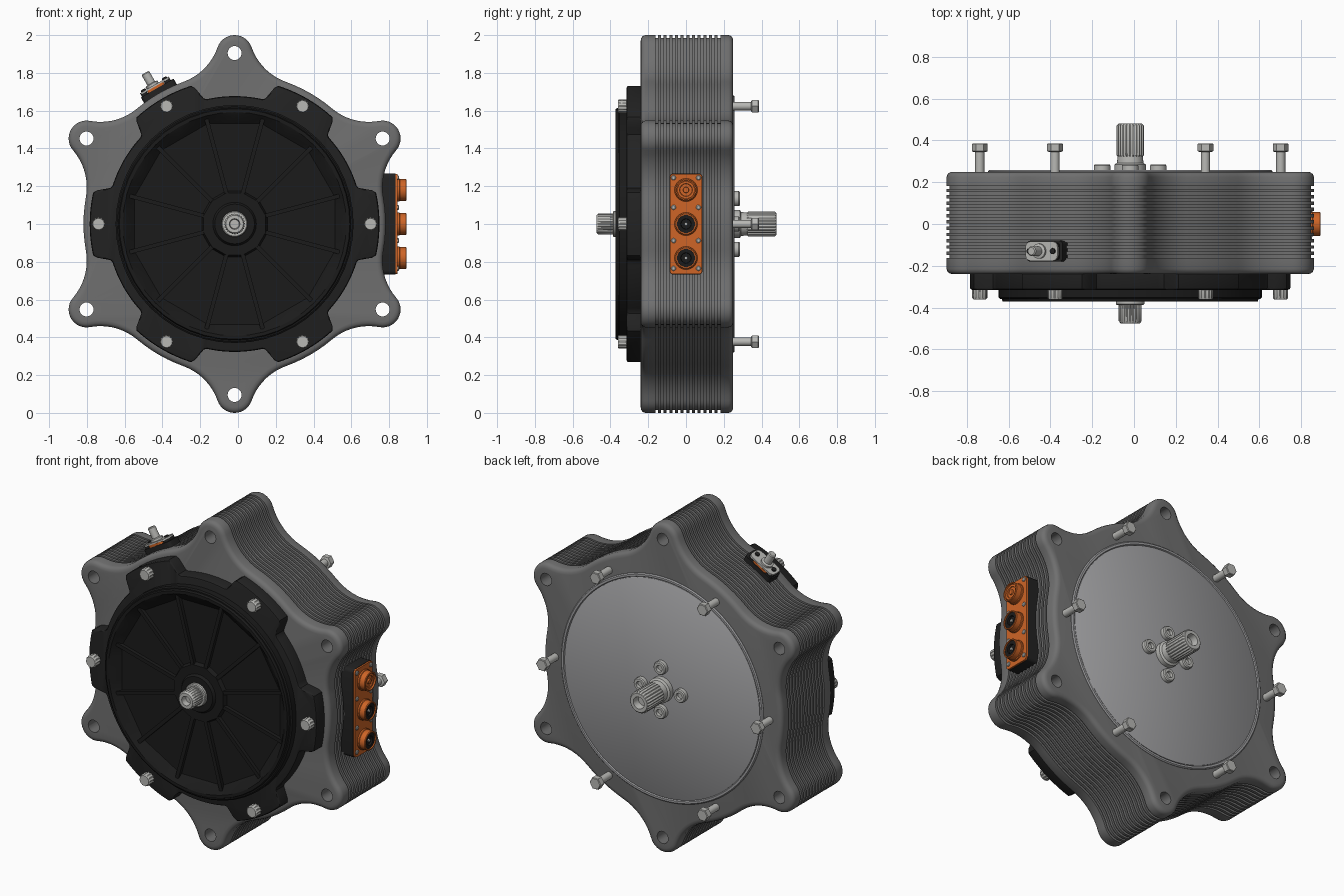
import bpy, bmesh, math
from math import sin, cos, pi, radians
from mathutils import Matrix, Vector

if "Cube" in bpy.data.objects:
    bpy.data.objects.remove(bpy.data.objects["Cube"])


def material(name, r, g, b):
    m = bpy.data.materials.new(name)
    m.use_nodes = True
    m.diffuse_color = (r, g, b, 1)
    m.node_tree.nodes["Principled BSDF"].inputs["Base Color"].default_value = (r, g, b, 1)
    return m


GREY = material("housing grey", .16, .16, .16)
FLANGE = material("flange black", .016, .016, .016)
BLACK = material("cover black", .011, .011, .011)
PLATE = material("plate silver", .36, .36, .37)
STEEL = material("bolt steel", .48, .48, .46)
ORANGE = material("connector orange", .62, .13, .02)

# Main axis runs along y; the side frame points local -y outwards at a given angle
AXIS = Matrix.Translation((-.018, 0, 1))


def side(angle, y=0):
    return (AXIS @ Matrix.Translation((0, y, 0)) @ Matrix.Rotation(radians(-angle), 4, 'Y')
            @ Matrix.Rotation(pi / 2, 4, 'Z'))


def shift(x, z):
    return Matrix.Translation((x, 0, z))


def loft(name, rings, mat, frames=(AXIS,), angle=35):
    """Skin of (outline, y) rings with capped ends, one copy per frame."""
    bm = bmesh.new()
    for frame in frames:
        loops = [[bm.verts.new(frame @ Vector((x, y, z))) for x, z in pts] for pts, y in rings]
        n = len(loops[0])
        for a, b in zip(loops, loops[1:]):
            for i in range(n):
                j = (i + 1) % n
                bm.faces.new((a[i], a[j], b[j], b[i]))
        bm.faces.new(loops[0])
        bm.faces.new(loops[-1])
    bmesh.ops.recalc_face_normals(bm, faces=bm.faces)
    me = bpy.data.meshes.new(name)
    bm.to_mesh(me)
    bm.free()
    ob = bpy.data.objects.new(name, me)
    bpy.context.collection.objects.link(ob)
    me.materials.append(mat)
    smooth(ob, angle)
    return ob


def smooth(ob, angle=35):
    bpy.ops.object.select_all(action='DESELECT')
    ob.select_set(True)
    bpy.context.view_layer.objects.active = ob
    bpy.ops.object.shade_smooth_by_angle(angle=radians(angle))


def polar(radius, n=48):
    f = radius if callable(radius) else lambda a: radius
    return [(f(2 * pi * i / n) * cos(2 * pi * i / n), f(2 * pi * i / n) * sin(2 * pi * i / n))
            for i in range(n)]


def lathe(name, profile, mat, frames=(AXIS,), n=32):
    return loft(name, [(polar(r, n), y) for r, y in profile], mat, frames)


def star(r, depth, teeth):
    """Splined outline with squarish teeth."""
    n = teeth * 4
    return [((r - depth * (i // 2 % 2)) * cos(2 * pi * i / n),
             (r - depth * (i // 2 % 2)) * sin(2 * pi * i / n)) for i in range(n)]


def rounded(w, h, r):
    """Rounded rectangle of half sizes w and h."""
    return [(sx * (w - r) + r * cos(radians(q + a)), sz * (h - r) + r * sin(radians(q + a)))
            for sx, sz, q in ((1, 1, 0), (-1, 1, 90), (-1, -1, 180), (1, -1, 270))
            for a in (0, 30, 60, 90)]


def block(name, w, h, r, y0, y1, mat, frames=(AXIS,)):
    return loft(name, [(rounded(w, h, r), y0), (rounded(w, h, r), y1)], mat, frames)


# Housing outline: six lobes blended into a circle, offset inwards by d
def housing_outline(d):
    R, L, lobe, fillet = .8, .905, .095, .3
    rc, rl = R + fillet, lobe + fillet
    phi = math.acos((rc * rc + L * L - rl * rl) / (2 * rc * L))
    cx, cz = rc * cos(phi), rc * sin(phi)
    t = math.atan2(cz, cx - L)

    def arc(x, z, r, a, b, n):
        return [(x + r * cos(a + (b - a) * i / n), z + r * sin(a + (b - a) * i / n))
                for i in range(n + 1)]
    half = arc(L, 0, lobe - d, 0, t, 7)
    half += arc(cx, cz, fillet + d, t + pi, phi + pi, 9)[1:]
    half += arc(0, 0, R - d, phi, pi / 6, 3)[1:]
    sector = [(x, -z) for x, z in reversed(half[1:-1])] + half
    return [(x * cos(a) - z * sin(a), x * sin(a) + z * cos(a))
            for a in (radians(30 + 60 * k) for k in range(6)) for x, z in sector]


# Finned housing
steps = [(-.24, .03), (-.237, .016), (-.229, .005), (-.215, 0)]
for k in range(12):
    y = -.155 + .03 * k
    steps += [(y - .007, 0), (y - .007, .014), (y + .007, .014), (y + .007, 0)]
steps += [(.225, 0), (.239, .005), (.247, .016), (.25, .03)]
housing = loft("finned_housing", [(housing_outline(d), y) for y, d in steps], GREY)

# Mounting holes through the lobes
lobes = [AXIS @ shift(.905 * cos(radians(a)), .905 * sin(radians(a))) for a in range(30, 390, 60)]
cutter = lathe("hole_cutter", [(.037, -.4), (.037, .4)], GREY, lobes, 24)
cutter.hide_render = True
mod = housing.modifiers.new("holes", 'BOOLEAN')
mod.object, mod.operation, mod.solver = cutter, 'DIFFERENCE', 'EXACT'
bpy.context.view_layer.objects.active = housing
bpy.ops.object.modifier_apply(modifier="holes")
bpy.data.objects.remove(cutter)
smooth(housing)


# Front flange with six bolt tabs
def tab_radius(a):
    off = abs((math.degrees(a) + 30) % 60 - 30)
    s = min(max((off - 12.5) / 4.5, 0), 1)
    return .767 - .09 * s * s * (3 - 2 * s)


loft("cover_flange", [(polar(lambda a: tab_radius(a) - d, 288), y)
                      for y, d in ((-.23, 0), (-.305, 0), (-.312, .004), (-.315, .012))], FLANGE)


# Front cover: raised rim, twelve-sided dish and hub
def twelve(r):
    def f(a):
        return r * cos(pi / 12) / cos((a - pi / 12) % (pi / 6) - pi / 12)
    return f


loft("front_cover", [(polar(r), y) for r, y in (
    (.63, -.31), (.63, -.352), (.622, -.358), (.615, -.358), (.61, -.372), (.592, -.372),
    (twelve(.59), -.362), (twelve(.55), -.328), (twelve(.18), -.328), (twelve(.17), -.352),
    (.115, -.352), (.105, -.368), (.06, -.368))], BLACK, angle=20)
ribs = [AXIS @ Matrix.Rotation(radians(15 + 30 * k), 4, 'Y') @ shift(.37, 0) for k in range(12)]
block("cover_ribs", .205, .011, .004, -.322, -.35, BLACK, ribs)

# Front shaft stub
lathe("front_shaft_collar", [(.069, -.36), (.069, -.382), (.064, -.387), (.05, -.387)], STEEL)
loft("front_shaft", [(star(r, d, 24), y) for r, d, y in (
    (.055, .004, -.38), (.055, .004, -.465), (.046, 0, -.475), (.028, 0, -.475),
    (.024, 0, -.44))], STEEL)

# Rear plate, splined output shaft and its four socket screws
lathe("rear_plate_rim", [(.68, .24), (.68, .252), (.674, .258), (.662, .258), (.658, .25)], PLATE, n=96)
lathe("rear_plate", [(.656, .24), (.656, .254), (.653, .256)], PLATE, n=96)
lathe("output_shaft_base", [(.075, .25), (.075, .285), (.063, .292), (.06, .34)], STEEL)
loft("output_shaft", [(star(r, d, 24), y) for r, d, y in (
    (.058, 0, .32), (.066, .006, .33), (.066, .006, .47), (.056, 0, .48), (.036, 0, .48),
    (.03, 0, .44))], STEEL)
screws = [AXIS @ shift(.134 * cos(a), .134 * sin(a)) for a in (0, pi / 2, pi, 3 * pi / 2)]
lathe("rear_socket_screws", [(.04, .25), (.04, .279), (.035, .285), (.02, .285), (.018, .268)],
      STEEL, screws, 24)

# Six long through bolts
bolts = [AXIS @ shift(.72 * cos(radians(a)), .72 * sin(radians(a))) for a in range(0, 360, 60)]
lathe("bolt_shafts", [(.022, -.3), (.022, .36)], STEEL, bolts, 16)
lathe("rear_bolt_heads", [(.03, .345), (.038, .349), (.038, .382), (.034, .386)], STEEL, bolts, 6)
loft("front_bolt_heads", [(star(r, d, 12), y) for r, d, y in (
    (.036, .004, -.31), (.036, .004, -.355), (.03, 0, -.361))], STEEL, bolts)

# Power connector block on the left side
power = side(0)
block("power_base", .088, .268, .02, -.76, -.853, FLANGE, [power])
block("power_plate", .086, .266, .02, -.85, -.863, ORANGE, [power])
ports = [power @ shift(0, z) for z in (.18, 0, -.18)]
lathe("power_ports", [(.061, -.86), (.061, -.872), (.057, -.875), (.057, -.907), (.054, -.911),
                      (.048, -.911), (.048, -.885)], ORANGE, ports)
lathe("port_cap", [(.046, -.88), (.046, -.902), (.034, -.902), (.032, -.896), (.016, -.896),
                   (.014, -.905)], ORANGE, ports[:1])
lathe("port_sockets", [(.0475, -.88), (.0475, -.904), (.028, -.904), (.026, -.894)],
      BLACK, ports[1:])
lathe("port_pins", [(.009, -.89), (.009, -.902)], STEEL, ports[1:], 12)
heads = [power @ shift(x, z) for x in (-.066, .066) for z in (.245, .088, -.088, -.235)]
lathe("power_screws", [(.013, -.86), (.013, -.867), (.009, -.87)], STEEL, heads, 12)

# Signal connector on the upper right side
signal = side(120, -.13)
block("signal_base", .05, .1, .02, -.78, -.828, FLANGE, [signal @ shift(0, -.005)])
block("signal_gasket", .047, .05, .01, -.79, -.841, ORANGE, [signal])
block("signal_plate", .046, .088, .025, -.84, -.85, STEEL, [signal])
block("signal_feet", .04, .018, .012, -.82, -.842, FLANGE, [signal @ shift(0, z) for z in (-.07, .07)])
lathe("signal_plug", [(.036, -.845), (.036, -.862), (.023, -.866), (.023, -.925), (.018, -.93)],
      STEEL, [signal @ shift(0, .01)], 24)
lathe("signal_screws", [(.014, -.845), (.014, -.858), (.007, -.86)], FLANGE,
      [signal @ shift(0, z) for z in (-.064, .064)], 12)
